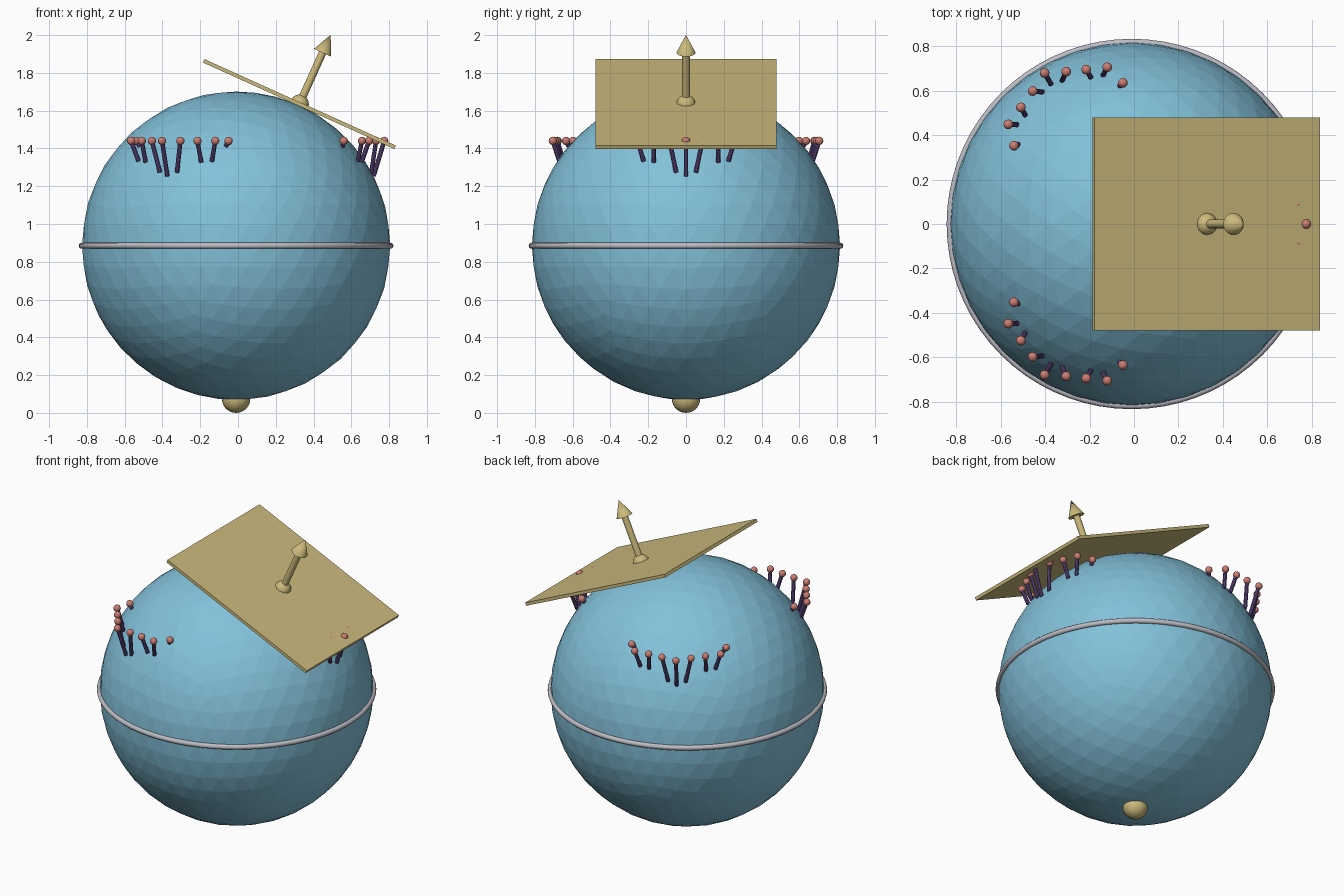
import bpy, math
from mathutils import Vector, Matrix

if "Cube" in bpy.data.objects:
    bpy.data.objects.remove(bpy.data.objects["Cube"])


def material(name, color):
    m = bpy.data.materials.new(name)
    m.diffuse_color = (*color, 1)
    m.use_nodes = True
    m.node_tree.nodes["Principled BSDF"].inputs["Base Color"].default_value = m.diffuse_color
    return m


BLUE = material("blue", (0.226, 0.533, 0.70))
BRASS = material("brass", (0.60, 0.49, 0.20))
GREY = material("grey", (0.50, 0.50, 0.55))
PURPLE = material("purple", (0.14, 0.08, 0.26))
CORAL = material("coral", (0.60, 0.205, 0.17))

CENTRE = Vector((-0.01, 0, 0.885))
TILT = math.radians(24.3)
NORMAL = Vector((math.sin(TILT), 0, math.cos(TILT)))


def finish(name, mat, smooth=True):
    ob = bpy.context.object
    ob.name = name
    ob.data.materials.append(mat)
    if smooth:
        bpy.ops.object.shade_smooth_by_angle(angle=math.radians(35))
    return ob


def ball(name, loc, r, mat, segments=16, rings=10):
    bpy.ops.mesh.primitive_uv_sphere_add(segments=segments, ring_count=rings, radius=r, location=loc)
    return finish(name, mat)


def rod(name, a, b, r1, r2, mat, sides=16):
    a, b = Vector(a), Vector(b)
    d = b - a
    bpy.ops.mesh.primitive_cone_add(vertices=sides, radius1=r1, radius2=r2,
                                    depth=d.length, location=(a + b) / 2)
    bpy.context.object.rotation_euler = d.to_track_quat('Z', 'Y').to_euler()
    return finish(name, mat)


# Faceted globe with equator ring
bpy.ops.mesh.primitive_ico_sphere_add(subdivisions=4, radius=0.816, location=CENTRE)
finish("globe", BLUE, smooth=False)
bpy.ops.mesh.primitive_torus_add(major_radius=0.817, minor_radius=0.016, major_segments=72,
                                 minor_segments=12, location=CENTRE)
finish("equator_ring", GREY)

# Knob under the globe
ball("bottom_knob", (-0.01, 0, 0.075), 0.075, BRASS, 24, 14)

# Tangent plate
touch = Vector((0.325, 0, 1.635))
bpy.ops.mesh.primitive_cube_add(size=1, location=touch, rotation=(0, TILT, 0))
plate = bpy.context.object
plate.scale = (1.112, 0.957, 0.02)
finish("tangent_plate", BRASS, smooth=False)

# Normal arrow
ball("arrow_base", touch, 0.05, BRASS, 24, 14)
rod("arrow_shaft", touch, touch + NORMAL * 0.31, 0.02, 0.02, BRASS)
rod("arrow_head", touch + NORMAL * 0.298, touch + NORMAL * 0.402, 0.05, 0.0, BRASS, 24)

# Three arcs of pins: head position, then foot position on the globe, per pin
PINS = [
    ((0.784, 0.0), (0.728, 0.0)),
    ((0.741, 0.087), (0.716, 0.052)),
    ((0.704, 0.170), (0.664, 0.170)),
    ((0.666, 0.257), (0.645, 0.224)),
    ((0.570, 0.283), (0.565, 0.263)),
]
for turn in range(3):
    rot = Matrix.Rotation(turn * math.tau / 3, 3, 'Z')
    for i, (head, foot) in enumerate(PINS):
        for side in ((1,) if i == 0 else (1, -1)):
            top = rot @ Vector((head[0], side * head[1], 0.555)) + CENTRE
            fx, fy = foot[0], side * foot[1]
            fz = math.sqrt(0.816 ** 2 - fx * fx - fy * fy)
            low = rot @ Vector((fx, fy, fz)) + CENTRE
            rod("pin_stem", low, top, 0.012, 0.012, PURPLE, 10)
            ball("pin_head", top, 0.022, CORAL, 12, 8)
